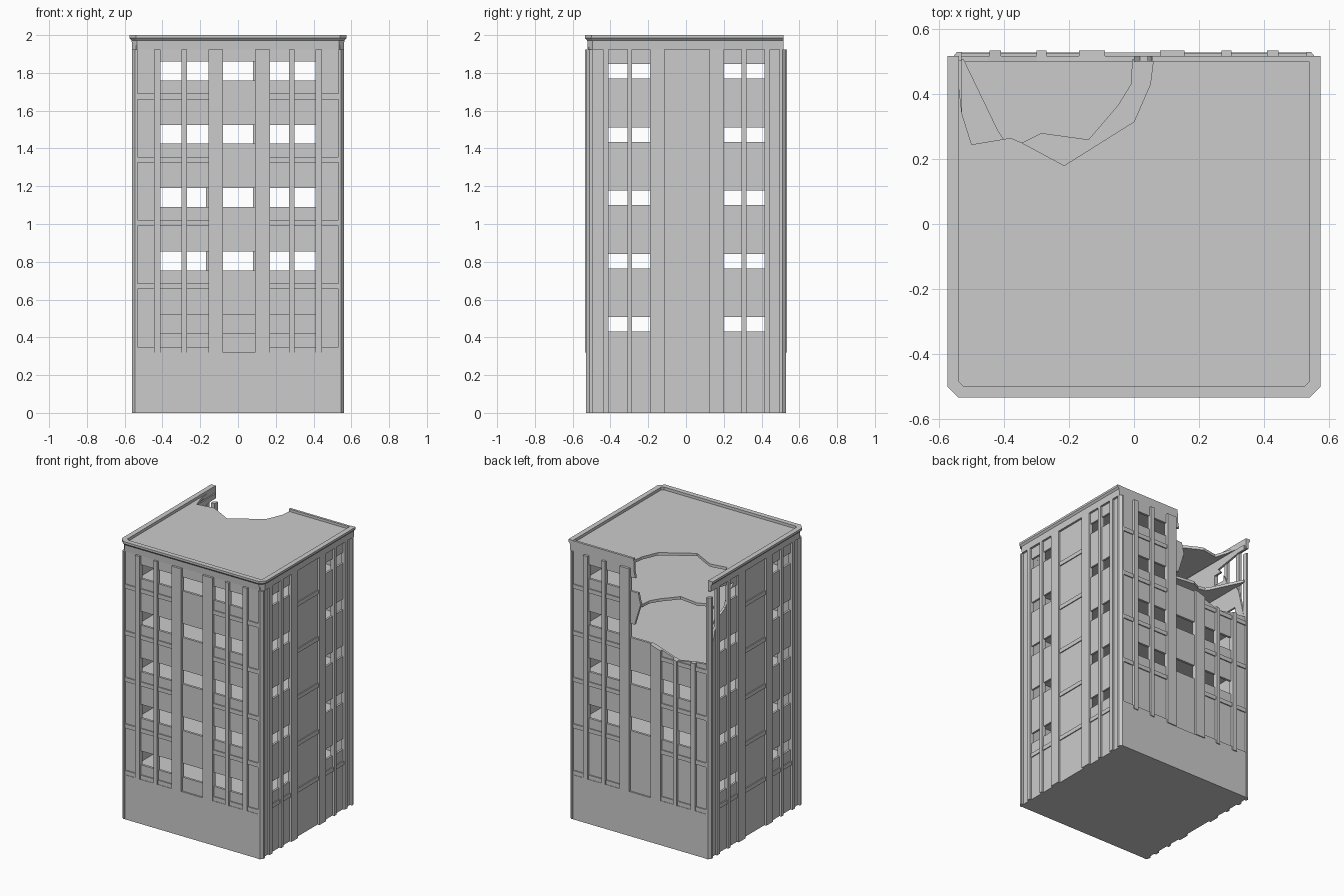
import bpy, bmesh
from mathutils import Vector, Matrix

if "Cube" in bpy.data.objects:
    bpy.data.objects.remove(bpy.data.objects["Cube"])

TOP = 1.925
FLOORS = [0.32 + 0.335 * k for k in range(5)]
FRONT_PIL = [(-.445, -.41), (-.30, -.27), (-.155, -.08), (.09, .17), (.27, .30), (.41, .445)]
SIDE_PIL = [(-.44, -.41), (-.31, -.285), (-.19, -.115), (.125, .20), (.295, .32), (.415, .445)]
FRONT_WIN = [(-.41, -.30), (-.27, -.155), (-.08, .09), (.17, .27), (.30, .41)]
SIDE_WIN = [(-.41, -.31), (-.285, -.19), (.20, .295), (.32, .415)]


def finish(bm, name):
    bmesh.ops.recalc_face_normals(bm, faces=bm.faces)
    me = bpy.data.meshes.new(name)
    bm.to_mesh(me)
    bm.free()
    ob = bpy.data.objects.new(name, me)
    bpy.context.collection.objects.link(ob)
    return ob


def boxes(name, items, rot=False):
    """One object from (x0,x1,y0,y1,z0,z1) boxes; rot turns it half a turn."""
    bm = bmesh.new()
    for x0, x1, y0, y1, z0, z1 in items:
        m = Matrix.Translation(((x0 + x1) / 2, (y0 + y1) / 2, (z0 + z1) / 2)) @ \
            Matrix.Diagonal((x1 - x0, y1 - y0, z1 - z0, 1))
        bmesh.ops.create_cube(bm, size=1, matrix=m)
    if rot:
        bm.transform(Matrix.Diagonal((-1, -1, 1, 1)))
    return finish(bm, name)


def prism(name, pts, direction):
    """Extrude a flat polygon of 3D points."""
    bm = bmesh.new()
    f = bm.faces.new([bm.verts.new(p) for p in pts])
    r = bmesh.ops.extrude_face_region(bm, geom=[f])
    bmesh.ops.translate(bm, vec=Vector(direction),
                        verts=[v for v in r['geom'] if isinstance(v, bmesh.types.BMVert)])
    return finish(bm, name)


def cut(ob, cutter):
    mod = ob.modifiers.new("cut", 'BOOLEAN')
    mod.operation = 'DIFFERENCE'
    mod.solver = 'EXACT'
    mod.object = cutter
    dg = bpy.context.evaluated_depsgraph_get()
    dg.update()
    me = bpy.data.meshes.new_from_object(ob.evaluated_get(dg))
    ob.modifiers.clear()
    ob.data = me


# Damage cutters: bite out of the back wall and out of the left wall
back_bite = prism("back_bite", [(x, .45, z) for x, z in (
    (.06, 2.1), (.05, 1.9), (0, 1.68), (.055, 1.5), (-.05, 1.44), (-.3, 1.36),
    (-.45, 1.385), (-.6, 1.40), (-.6, 2.1))], (0, .15, 0))
left_bite = prism("left_bite", [(-.6, y, z) for y, z in (
    (.56, 1.4), (.5, 1.42), (.45, 1.62), (.4, 1.70), (.33, 1.735), (.3, 1.8),
    (.24, 1.88), (.45, 1.915), (.56, 1.915))], (.15, 0, 0))
helpers = [back_bite, left_bite]

# Front and back facades (back is the front turned round)
for side, rot in (("front", False), ("back", True)):
    wall = boxes(side + "_wall", [(-.54, .54, -.517, -.50, 0, 1.998)], rot)
    wins = boxes(side + "_window_cutter",
                 [(a, b, -.6, -.45, z + .10, z + .20) for a, b in FRONT_WIN for z in FLOORS], rot)
    cut(wall, wins)
    helpers.append(wins)
    pil = boxes(side + "_pilasters", [(a, b, -.535, -.512, .32, TOP) for a, b in FRONT_PIL], rot)
    bands = boxes(side + "_bands", [(a, b, -.525, -.512, z, z + .03)
                                    for a, b in ((-.535, -.15), (.165, .535)) for z in FLOORS], rot)
    boxes(side + "_podium", [(-.535, .535, -.528, -.51, 0, .32)], rot)
    if rot:
        for ob in (wall, pil, bands):
            cut(ob, back_bite)

# Left and right facades
for side, rot in (("right", False), ("left", True)):
    wall = boxes(side + "_wall", [(.53, .545, -.505, .505, 0, 1.95)])
    wins = boxes(side + "_window_cutter",
                 [(.45, .6, a, b, z + .11, z + .187) for a, b in SIDE_WIN for z in FLOORS])
    cut(wall, wins)
    helpers.append(wins)
    pil = boxes(side + "_pilasters", [(.54, .56, a, b, 0, TOP) for a, b in SIDE_PIL])
    bands = boxes(side + "_bands", [(.54, .552, -.117, .127, z, z + .03) for z in FLOORS] +
                  [(.54, .552, -.41, -.18, .32, .35), (.54, .552, .19, .415, .32, .35)])
    if rot:
        for ob in (wall, pil, bands):
            ob.data.transform(Matrix.Diagonal((-1, 1, 1, 1)))
            ob.data.flip_normals()
        cut(wall, left_bite)

# Chamfered corner posts; the one in the damaged corner is broken off short
for sx in (-1, 1):
    for sy in (-1, 1):
        h = 1.88 if (sx, sy) == (-1, 1) else TOP
        prism("corner_post", [(sx * x, sy * y, 0) for x, y in (
            (.532, .495), (.56, .495), (.56, .512), (.545, .53), (.532, .53))], (0, 0, h))

# Ground slab and intact floors
boxes("floor_slabs", [(-.538, .538, -.51, .51, 0, .02)] +
      [(-.535, .535, -.505, .508, z, z + .025) for z in FLOORS[:4]])

# Broken top floor and roof
prism("broken_floor", [(x, y, FLOORS[4]) for x, y in (
    (-.535, -.505), (.535, -.505), (.535, .508), (-.005, .508), (-.01, .43), (-.05, .365),
    (-.14, .26), (-.285, .28), (-.345, .25), (-.40, .26), (-.42, .29), (-.525, .508),
    (-.535, .508))], (0, 0, .02))
prism("broken_roof", [(x, y, 1.96) for x, y in (
    (-.545, -.505), (.545, -.505), (.545, .51), (.06, .51), (.05, .43), (0, .315),
    (-.215, .18), (-.345, .25), (-.38, .265), (-.50, .245), (-.53, .34), (-.54, .43),
    (-.545, .43))], (0, 0, .02))

# Cornice swept round three sides
bm = bmesh.new()
rings = []
for d, z in ((0, 2), (0, 1.985), (.012, 1.972), (.015, TOP), (.036, TOP), (.036, 2)):
    half = [(.575 - d, .517), (.575 - d, -.5 + .41 * d), (.54 - .41 * d, -.535 + d)]
    path = half + [(-x, y) for x, y in reversed(half)]
    rings.append([bm.verts.new((x, y, z)) for x, y in path])
for i, a in enumerate(rings):
    b = rings[(i + 1) % len(rings)]
    for j in range(5):
        bm.faces.new((a[j], a[j + 1], b[j + 1], b[j]))
bm.faces.new([r[0] for r in rings])
bm.faces.new([r[-1] for r in rings])
finish(bm, "cornice")

for h in helpers:
    bpy.data.objects.remove(h)
